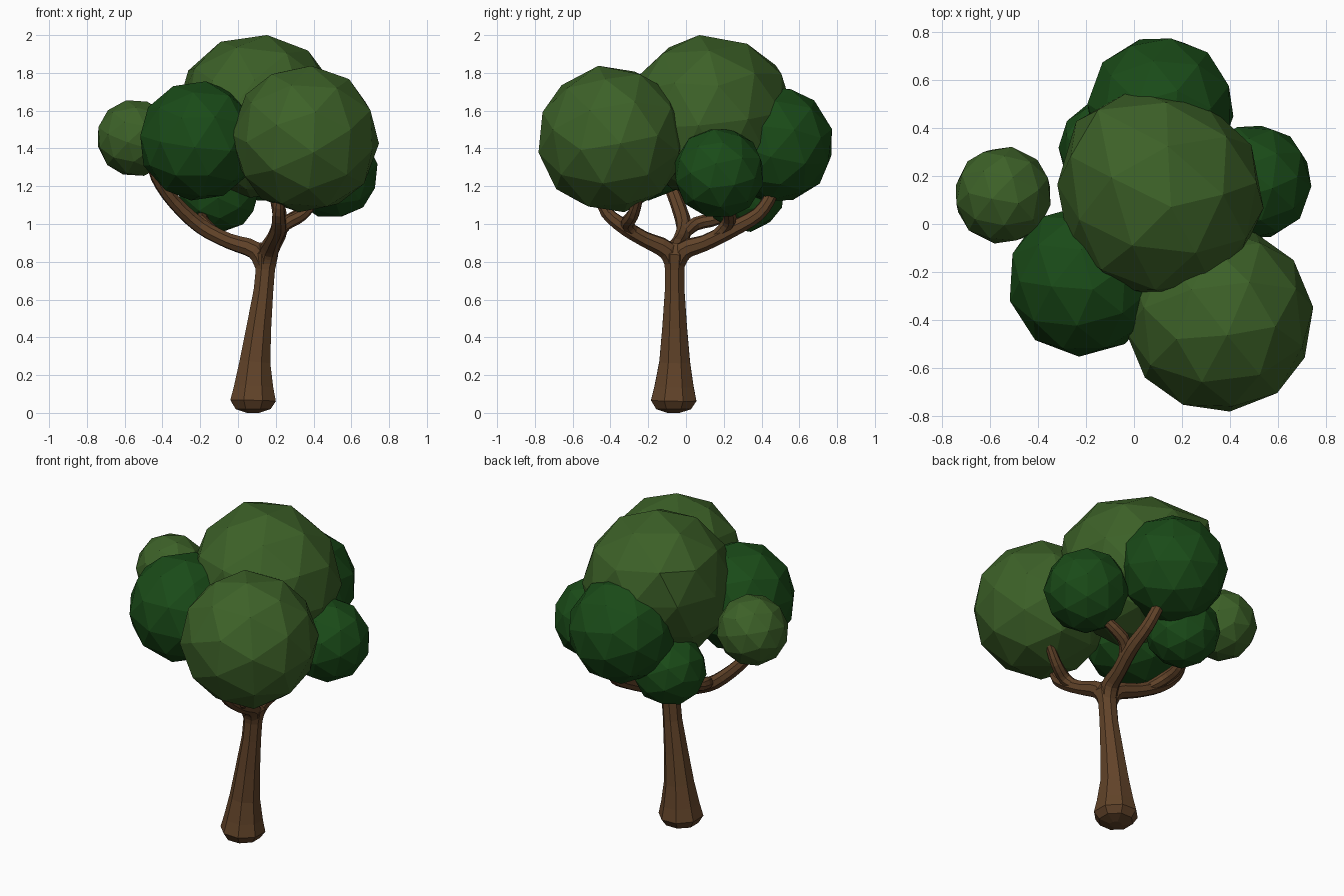
import bpy, bmesh, math
from mathutils import Vector, Euler

if "Cube" in bpy.data.objects:
    bpy.data.objects.remove(bpy.data.objects["Cube"])


def material(name, color):
    m = bpy.data.materials.new(name)
    m.diffuse_color = (*color, 1)
    m.use_nodes = True
    m.node_tree.nodes["Principled BSDF"].inputs["Base Color"].default_value = m.diffuse_color
    return m


BARK = material("bark", (0.12, 0.056, 0.022))
LIGHT = material("light_leaves", (0.046, 0.12, 0.021))
DARK = material("dark_leaves", (0.01, 0.07, 0.009))


def add_object(name, bm, mat):
    bmesh.ops.recalc_face_normals(bm, faces=bm.faces)
    me = bpy.data.meshes.new(name)
    bm.to_mesh(me)
    bm.free()
    me.materials.append(mat)
    ob = bpy.data.objects.new(name, me)
    bpy.context.collection.objects.link(ob)
    return ob


def smooth_path(pts, steps):
    """Catmull-Rom through (x, y, z, radius) points."""
    p = [Vector(q) for q in pts]
    p = [2 * p[0] - p[1]] + p + [2 * p[-1] - p[-2]]
    out = []
    for i in range(1, len(p) - 2):
        a, b, c, d = p[i - 1:i + 3]
        for s in range(steps):
            t = s / steps
            out.append(0.5 * (2 * b + (c - a) * t + (2 * a - 5 * b + 4 * c - d) * t * t
                              + (3 * b - a - 3 * c + d) * t ** 3))
    return out + [p[-2]]


def tube(name, pts, steps=3, sides=8):
    """Tapered faceted limb along a path."""
    path = smooth_path(pts, steps) if steps > 1 else [Vector(q) for q in pts]
    bm = bmesh.new()
    rings = []
    side = Vector((1, 0, 0))
    for i, q in enumerate(path):
        tan = (path[min(i + 1, len(path) - 1)] - path[max(i - 1, 0)]).to_3d().normalized()
        side = (side - tan * side.dot(tan)).normalized()
        up = tan.cross(side)
        ring = []
        for k in range(sides):
            a = 2 * math.pi * (k + 0.5) / sides
            ring.append(bm.verts.new(q.to_3d() + q.w * (side * math.cos(a) + up * math.sin(a))))
        rings.append(ring)
    for r, s in zip(rings, rings[1:]):
        for k in range(sides):
            n = (k + 1) % sides
            bm.faces.new((r[k], r[n], s[n], s[k]))
    bm.faces.new(rings[0])
    bm.faces.new(rings[-1])
    return add_object(name, bm, BARK)


# Trunk: flared foot, slight lean to the right
tube("trunk", [(0.08, -0.065, 0.0, 0.035), (0.08, -0.065, 0.02, 0.1), (0.08, -0.065, 0.065, 0.13),
               (0.083, -0.063, 0.14, 0.112), (0.09, -0.06, 0.27, 0.088), (0.11, -0.06, 0.45, 0.071),
               (0.135, -0.06, 0.65, 0.056), (0.145, -0.06, 0.76, 0.055), (0.15, -0.06, 0.84, 0.068),
               (0.15, -0.055, 0.9, 0.035)], steps=1)

# Main limbs and their forks
limbs = {
    "left_limb": [(0.14, -0.06, 0.76, 0.045), (0.09, -0.055, 0.86, 0.05), (-0.05, -0.03, 0.91, 0.042),
                  (-0.2, -0.01, 0.99, 0.042), (-0.34, -0.05, 1.12, 0.038), (-0.43, -0.1, 1.25, 0.034),
                  (-0.46, -0.12, 1.36, 0.025)],
    "left_back_fork": [(-0.1, -0.02, 0.935, 0.03), (-0.18, 0.05, 1.0, 0.036), (-0.19, 0.17, 1.03, 0.033),
                       (-0.15, 0.27, 1.1, 0.025)],
    "front_limb": [(0.145, -0.06, 0.76, 0.045), (0.165, -0.1, 0.86, 0.052), (0.19, -0.22, 0.92, 0.042),
                   (0.215, -0.32, 0.98, 0.042), (0.215, -0.42, 1.06, 0.034), (0.22, -0.46, 1.16, 0.025)],
    "front_fork": [(0.2, -0.26, 0.94, 0.03), (0.25, -0.31, 1.0, 0.036), (0.34, -0.28, 1.05, 0.033),
                   (0.42, -0.25, 1.14, 0.025)],
    "back_limb": [(0.145, -0.06, 0.76, 0.045), (0.165, -0.01, 0.86, 0.052), (0.19, 0.1, 0.9, 0.044),
                  (0.22, 0.24, 0.97, 0.044), (0.22, 0.38, 1.05, 0.038), (0.2, 0.45, 1.15, 0.034),
                  (0.18, 0.47, 1.22, 0.025)],
    "right_fork": [(0.2, 0.14, 0.92, 0.03), (0.25, 0.22, 1.0, 0.036), (0.34, 0.23, 1.06, 0.033),
                   (0.43, 0.2, 1.13, 0.025)],
}
for name, pts in limbs.items():
    tube(name, pts)

# Leaf clumps: centre, radius, turn, colour
clumps = {
    "top_leaves": ((0.11, 0.115, 1.57), 0.435, 0.2, LIGHT),
    "front_leaves": ((0.355, -0.395, 1.45), 0.395, 0.9, LIGHT),
    "left_front_leaves": ((-0.21, -0.235, 1.44), 0.32, 1.7, DARK),
    "left_leaves": ((-0.545, 0.12, 1.455), 0.206, 0.5, LIGHT),
    "back_leaves": ((0.11, 0.475, 1.42), 0.312, 2.3, DARK),
    "right_leaves": ((0.5, 0.175, 1.27), 0.244, 1.2, DARK),
    "low_back_leaves": ((-0.1, 0.31, 1.17), 0.215, 0.7, DARK),
}
for name, (loc, rad, turn, mat) in clumps.items():
    bm = bmesh.new()
    bmesh.ops.create_icosphere(bm, subdivisions=2, radius=rad)
    bmesh.ops.rotate(bm, verts=bm.verts, matrix=Euler((turn * 0.6, turn * 0.4, turn)).to_matrix())
    if name == "top_leaves":
        # The top clump bulges to a blunt corner at the upper back
        goal = Vector((-0.26, 0.36, 0.27))
        tip = min(bm.verts, key=lambda v: (v.co - goal).length).co.copy()
        for v in bm.verts:
            v.co += (goal - tip) * max(0, 1 - (v.co - tip).length / 0.4)
    ob = add_object(name, bm, mat)
    ob.location = loc
